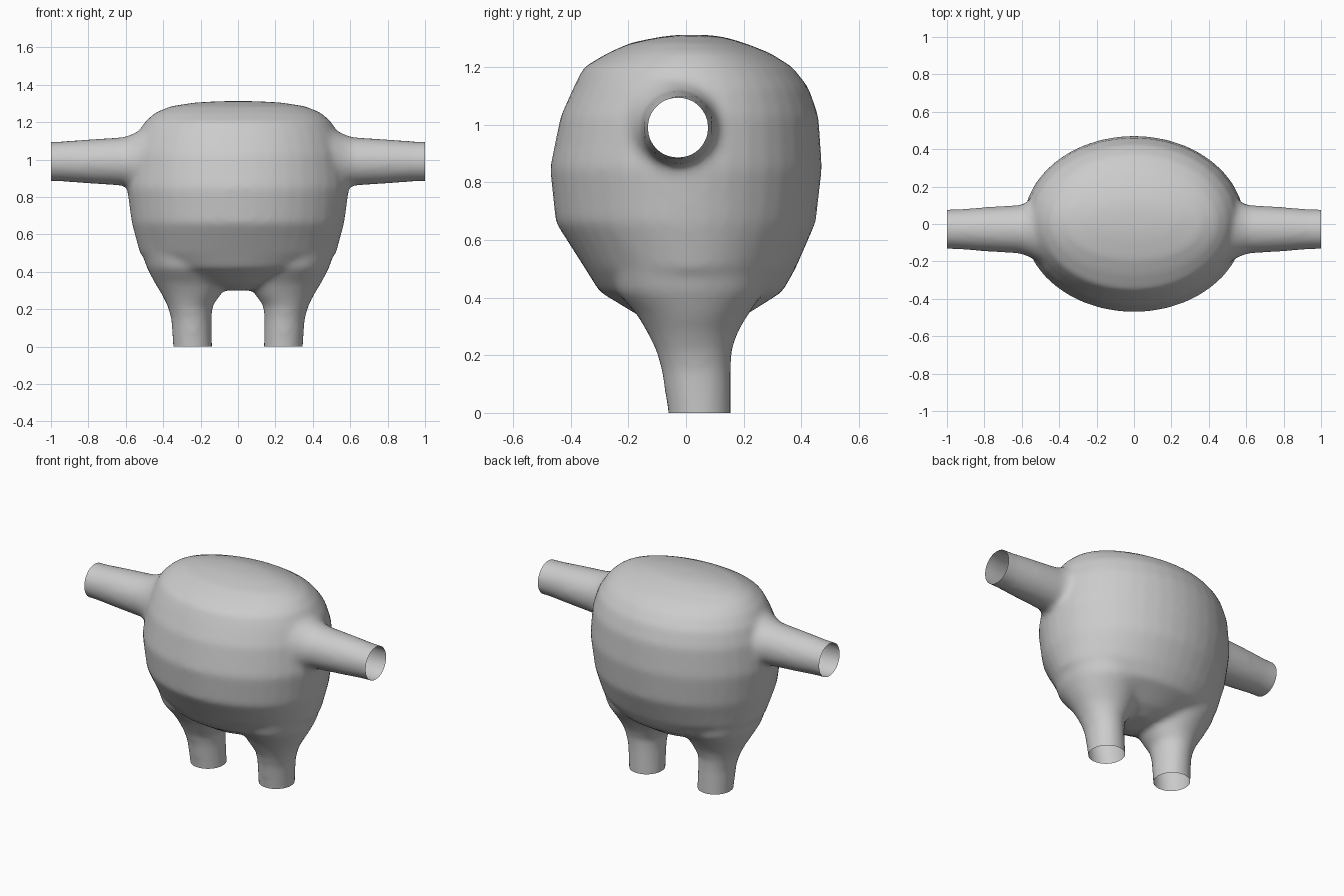
import bpy, bmesh, math
from mathutils import Vector

if "Cube" in bpy.data.objects:
    bpy.data.objects.remove(bpy.data.objects["Cube"])

SIDES = 40


def loft(name, rings):
    """Closed tube through elliptical rings: (centre, half-axis a, half-axis b)."""
    bm = bmesh.new()
    loops = []
    for c, a, b in rings:
        c, a, b = Vector(c), Vector(a), Vector(b)
        loops.append([bm.verts.new(c + a * math.cos(t) + b * math.sin(t))
                      for t in (2 * math.pi * i / SIDES for i in range(SIDES))])
    for l0, l1 in zip(loops, loops[1:]):
        for i in range(SIDES):
            j = (i + 1) % SIDES
            bm.faces.new((l0[i], l0[j], l1[j], l1[i]))
    bm.faces.new(loops[0])
    bm.faces.new(loops[-1])
    bmesh.ops.recalc_face_normals(bm, faces=bm.faces)
    me = bpy.data.meshes.new(name)
    bm.to_mesh(me)
    bm.free()
    ob = bpy.data.objects.new(name, me)
    bpy.context.collection.objects.link(ob)
    return ob


def upright(z, x0, x1, y0, y1):
    return (((x0 + x1) / 2, (y0 + y1) / 2, z), ((x1 - x0) / 2, 0, 0), (0, (y1 - y0) / 2, 0))


# torso: z, half width, back and front depth
torso_profile = [
    (0.30, 0.06, -0.06, 0.11), (0.335, 0.22, -0.16, 0.20), (0.42, 0.44, -0.30, 0.335),
    (0.50, 0.525, -0.35, 0.38), (0.66, 0.568, -0.452, 0.45), (0.85, 0.594, -0.472, 0.472),
    (1.03, 0.575, -0.435, 0.46), (1.13, 0.543, -0.39, 0.425), (1.20, 0.50, -0.355, 0.37),
    (1.25, 0.445, -0.27, 0.29), (1.285, 0.36, -0.19, 0.20), (1.305, 0.23, -0.09, 0.13),
    (1.312, 0.10, -0.03, 0.07)]
torso = loft("torso", [upright(z, -w, w, y0, y1) for z, w, y0, y1 in torso_profile])

# legs and arms, overlong so that their ends can be cut open
leg_profile = [
    (-0.06, 0.138, 0.346, -0.057, 0.156), (0.0, 0.138, 0.347, -0.062, 0.156),
    (0.15, 0.142, 0.357, -0.085, 0.156), (0.22, 0.135, 0.378, -0.105, 0.16),
    (0.28, 0.09, 0.408, -0.135, 0.18), (0.34, 0.06, 0.445, -0.17, 0.215),
    (0.42, 0.05, 0.487, -0.24, 0.27), (0.52, 0.05, 0.52, -0.26, 0.28)]
arm_profile = [(0.35, 0.20), (0.50, 0.18), (0.56, 0.148), (0.61, 0.130),
               (0.80, 0.118), (0.94, 0.107), (1.06, 0.105)]
parts = []
for s in (-1, 1):
    parts.append(loft("leg", [upright(z, *sorted((s * a, s * b)), y0, y1)
                              for z, a, b, y0, y1 in leg_profile]))
    parts.append(loft("arm", [((s * x, -0.028, 0.99), (0, r, 0), (0, 0, r))
                              for x, r in arm_profile]))

# union, then soften the joints
for p in parts:
    m = torso.modifiers.new("join", 'BOOLEAN')
    m.operation = 'UNION'
    m.solver = 'EXACT'
    m.object = p
m = torso.modifiers.new("skin", 'REMESH')
m.mode = 'VOXEL'
m.voxel_size = 0.018
m = torso.modifiers.new("soften", 'SMOOTH')
m.factor = 0.5
m.iterations = 8
dg = bpy.context.evaluated_depsgraph_get()
skin = bpy.data.meshes.new_from_object(torso.evaluated_get(dg))
torso.modifiers.clear()
torso.data = skin
for p in parts:
    bpy.data.objects.remove(p)

# open sleeve and leg ends
bm = bmesh.new()
bm.from_mesh(skin)
for co, no in (((1, 0, 0), (1, 0, 0)), ((-1, 0, 0), (-1, 0, 0)), ((0, 0, 0), (0, 0, -1))):
    bmesh.ops.bisect_plane(bm, geom=bm.verts[:] + bm.edges[:] + bm.faces[:],
                           plane_co=co, plane_no=no, clear_outer=True)
for f in bm.faces:
    f.smooth = True
bm.to_mesh(skin)
bm.free()
torso.name = "hollow_torso_with_sleeves_and_legs"
